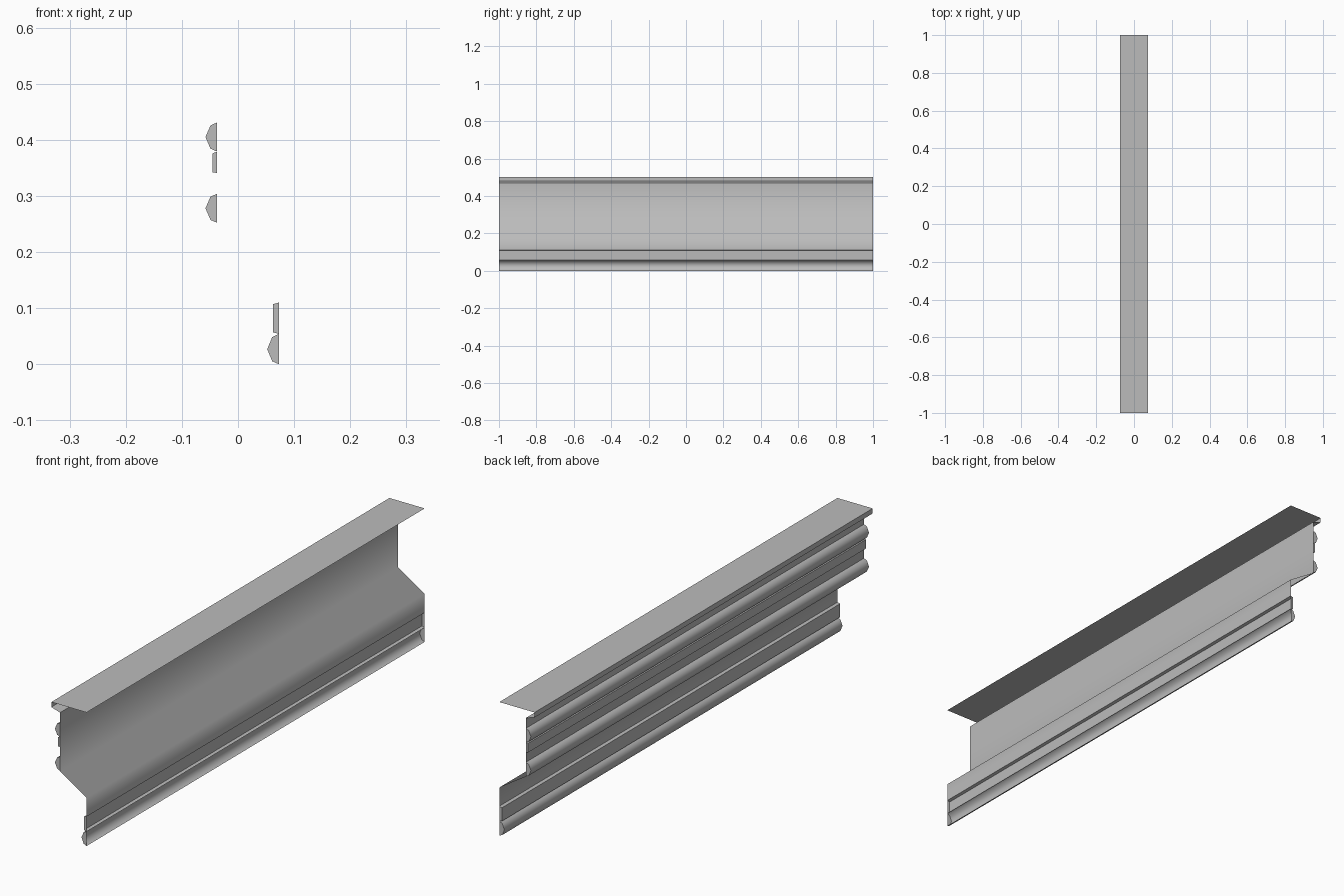
import bpy
import math

cube = bpy.data.objects.get("Cube")
if cube:
    bpy.data.objects.remove(cube)

HALF = 1.0  # half of the run length along y

grey = bpy.data.materials.new("plain grey")
grey.use_nodes = True
COLOUR = (0.5, 0.5, 0.5, 1)
grey.diffuse_color = COLOUR
grey.node_tree.nodes["Principled BSDF"].inputs["Base Color"].default_value = COLOUR


def extrude_profile(name, profile, capped=False):
    """Sweep an open (x, z) profile along y as a thin sheet, optionally with end caps."""
    n = len(profile)
    verts = [(x, y, z) for y in (-HALF, HALF) for x, z in profile]
    faces = [(i, i + 1, n + i + 1, n + i) for i in range(n - 1)]
    if capped:
        faces += [tuple(reversed(range(n))), tuple(range(n, 2 * n))]
    mesh = bpy.data.meshes.new(name)
    mesh.from_pydata(verts, [], faces)
    mesh.materials.append(grey)
    obj = bpy.data.objects.new(name, mesh)
    bpy.context.collection.objects.link(obj)
    bpy.ops.object.select_all(action='DESELECT')
    obj.select_set(True)
    bpy.context.view_layer.objects.active = obj
    bpy.ops.object.shade_smooth_by_angle(angle=math.radians(65))
    return obj


def bead(name, x, z, height):
    """Half-round moulding bulging towards -x from a wall at x."""
    steps = [(0, 1), (-0.012, 0.9), (-0.021, 0.5), (-0.012, 0.1), (0, 0)]
    extrude_profile(name, [(x + dx, z + t * height) for dx, t in steps], True)


def band(name, x, top, bottom, depth, lip):
    """Flat strip standing off a wall at x."""
    extrude_profile(name, [(x, top), (x - depth, top - 0.003),
                           (x - depth, bottom + lip), (x, bottom)], True)


UPPER_X, LOWER_X = -0.037, 0.073

# Top plate with its narrow turned-down edge
extrude_profile("top_plate", [(LOWER_X, 0.5), (-0.073, 0.5), (-0.073, 0.481),
                              (UPPER_X, 0.47)])

# Stepped wall sheet
extrude_profile("wall", [(UPPER_X, 0.47), (UPPER_X, 0.25),
                         (LOWER_X, 0.18), (LOWER_X, 0.11)])

# Mouldings on the upper wall
bead("upper_bead", UPPER_X, 0.379, 0.052)
band("upper_band", UPPER_X, 0.379, 0.341, 0.008, 0.001)
bead("middle_bead", UPPER_X, 0.252, 0.052)

# Hollow mouldings that finish the lower wall
band("lower_band", LOWER_X, 0.11, 0.054, 0.011, 0.003)
bead("lower_bead", LOWER_X, 0.0, 0.054)
